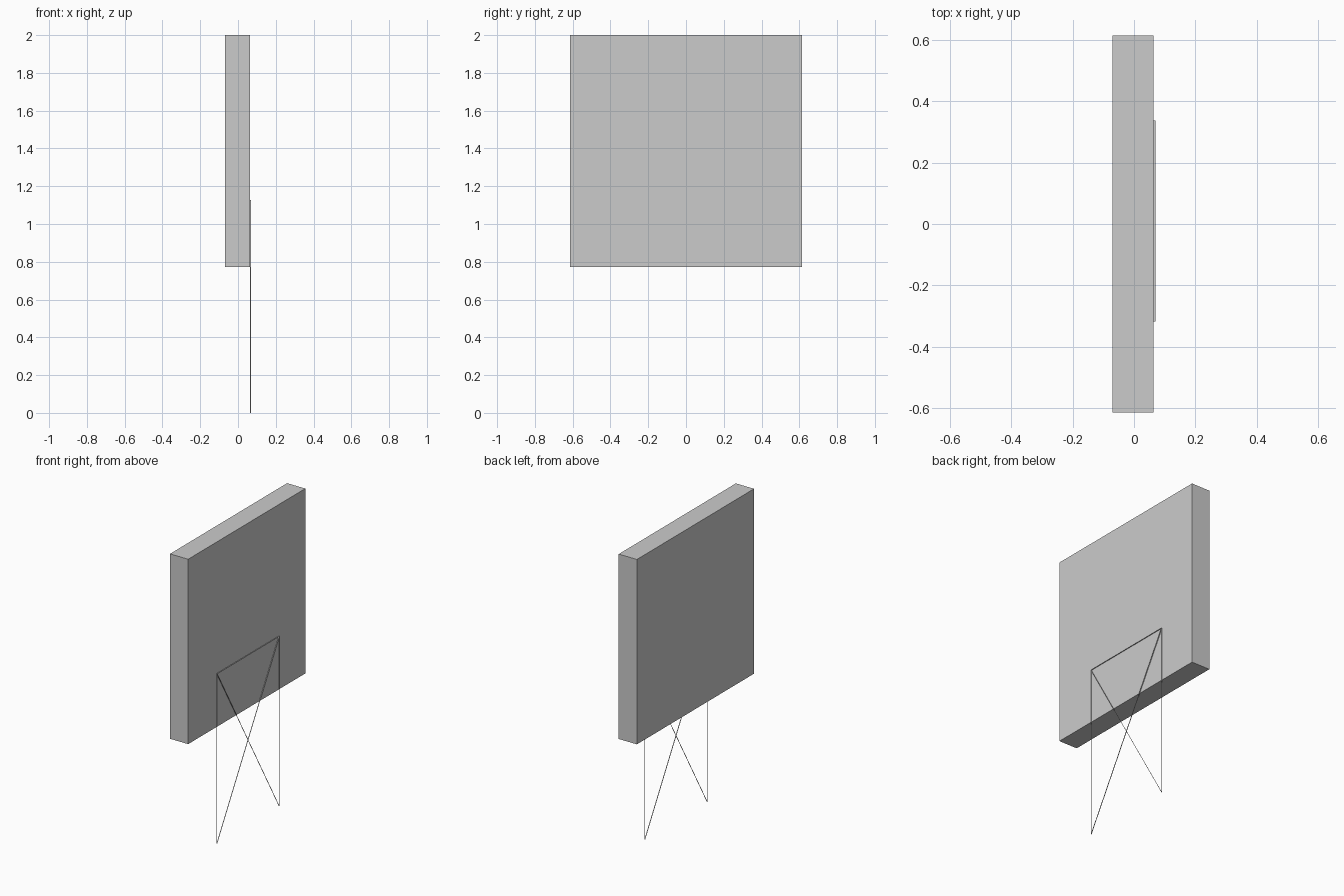
import bpy, bmesh

if "Cube" in bpy.data.objects:
    bpy.data.objects.remove(bpy.data.objects["Cube"])

X_BACK, X_FACE, X_FRONT = -0.0695, 0.064, 0.0695   # panel back, panel face, strip edge
Y0, Y1, Z_TOP = -0.317, 0.336, 1.128               # stand outline


def add_object(name, bm):
    mesh = bpy.data.meshes.new(name)
    bm.to_mesh(mesh)
    bm.free()
    obj = bpy.data.objects.new(name, mesh)
    bpy.context.collection.objects.link(obj)
    return obj


def box(name, lo, hi):
    bm = bmesh.new()
    bmesh.ops.create_cube(bm, size=1)
    for v in bm.verts:
        v.co = [(a + b) / 2 + c * (b - a) for a, b, c in zip(lo, hi, v.co)]
    return add_object(name, bm)


def strip(name, start, end):
    """Paper-thin ribbon: a (y, z) line extruded along x off the panel face."""
    bm = bmesh.new()
    a, b = [bm.verts.new((X_FACE, y, z)) for y, z in (start, end)]
    edge = bm.edges.new((a, b))
    ext = bmesh.ops.extrude_edge_only(bm, edges=[edge])["geom"]
    moved = [g for g in ext if isinstance(g, bmesh.types.BMVert)]
    bmesh.ops.translate(bm, verts=moved, vec=(X_FRONT - X_FACE, 0, 0))
    return add_object(name, bm)


# Square slab
box("panel", (X_BACK, -0.614, 0.773), (X_FACE, 0.614, 2.0))

# Thin stand: two legs, top rail and crossed braces
strip("left_leg", (Y0, 0), (Y0, Z_TOP))
strip("right_leg", (Y1, 0), (Y1, Z_TOP))
strip("top_rail", (Y0, Z_TOP), (Y1, Z_TOP))
strip("brace_rising", (Y0, 0), (Y1, Z_TOP))
strip("brace_falling", (Y0, Z_TOP), (Y1, 0))
